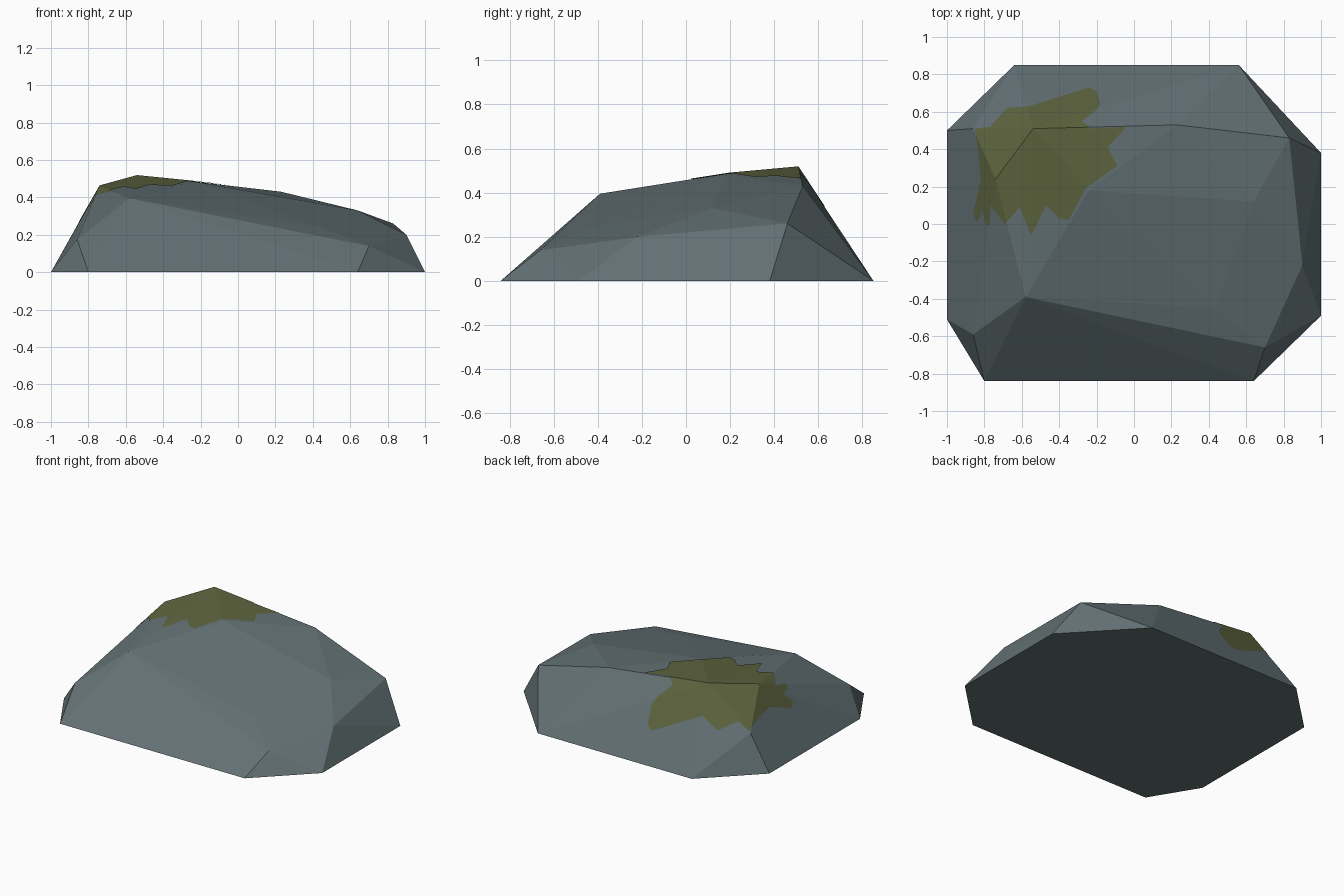
import bpy, bmesh

cube = bpy.data.objects.get("Cube")
if cube:
    bpy.data.objects.remove(cube, do_unlink=True)


def make_material(name, colour):
    mat = bpy.data.materials.new(name)
    mat.use_nodes = True
    mat.diffuse_color = (*colour, 1)
    bsdf = mat.node_tree.nodes["Principled BSDF"]
    bsdf.inputs["Base Color"].default_value = (*colour, 1)
    bsdf.inputs["Roughness"].default_value = 0.9
    return mat


def add_object(name, bm, mat):
    mesh = bpy.data.meshes.new(name)
    bm.to_mesh(mesh)
    bm.free()
    mesh.materials.append(mat)
    obj = bpy.data.objects.new(name, mesh)
    bpy.context.collection.objects.link(obj)
    return obj


def hull(points):
    bm = bmesh.new()
    for p in points:
        bm.verts.new(p)
    bmesh.ops.convex_hull(bm, input=bm.verts[:])
    bmesh.ops.delete(bm, geom=[v for v in bm.verts if not v.link_faces], context="VERTS")
    bmesh.ops.recalc_face_normals(bm, faces=bm.faces[:])
    return bm


stone = make_material("grey stone", (0.125, 0.165, 0.175))
moss_green = make_material("moss green", (0.112, 0.128, 0.05))

# Rock: an eight-sided footprint under a few chipped corners
footprint = [(-0.64, 0.85), (0.56, 0.85), (1, 0.38), (1, -0.49),
             (0.64, -0.84), (-0.8, -0.84), (-1, -0.51), (-1, 0.5)]
corners = [(-0.74, 0.24, 0.46), (-0.54, 0.51, 0.515), (0.23, 0.53, 0.43),
           (0.83, 0.46, 0.26), (0.9, -0.22, 0.2), (0.64, 0.12, 0.33),
           (-0.24, 0.18, 0.485), (-0.58, -0.39, 0.395), (0.44, -0.45, 0.24),
           (0.7, -0.66, 0.14), (-0.86, -0.59, 0.175), (-0.86, 0.51, 0.25)]
rock_points = [(x, y, 0) for x, y in footprint] + corners
rock = add_object("rock", hull(rock_points), stone)

# Moss outline, extruded upright as a cutter
outline = [(-0.85, 0.51), (-0.77, 0.52), (-0.68, 0.62), (-0.56, 0.63), (-0.24, 0.73),
           (-0.2, 0.71), (-0.18, 0.64), (-0.21, 0.6), (-0.28, 0.55), (-0.23, 0.51),
           (-0.04, 0.52), (-0.14, 0.41), (-0.09, 0.31), (-0.26, 0.19), (-0.35, 0.02),
           (-0.4, 0.03), (-0.47, 0.1), (-0.55, -0.06), (-0.61, 0.09), (-0.69, 0),
           (-0.77, 0.1), (-0.77, 0), (-0.79, -0.01), (-0.81, 0.07), (-0.84, 0.01),
           (-0.86, 0.05), (-0.82, 0.24), (-0.83, 0.36)]
bm = bmesh.new()
base = bm.faces.new([bm.verts.new((x, y, 0.05)) for x, y in outline])
top = bmesh.ops.extrude_face_region(bm, geom=[base])["geom"]
for v in top:
    if isinstance(v, bmesh.types.BMVert):
        v.co.z = 1
bmesh.ops.recalc_face_normals(bm, faces=bm.faces[:])
cutter = add_object("moss_cutter", bm, moss_green)
cutter.hide_render = True

# Moss skin: a slightly raised copy of the rock, trimmed to the outline
moss = add_object("moss_patch", hull([(x, y, z + 0.004) for x, y, z in rock_points]), moss_green)
trim = moss.modifiers.new("Trim", "BOOLEAN")
trim.operation = "INTERSECT"
trim.solver = "EXACT"
trim.object = cutter
bpy.context.view_layer.update()
trimmed = moss.evaluated_get(bpy.context.evaluated_depsgraph_get())
bm = bmesh.new()
bm.from_mesh(trimmed.to_mesh())
trimmed.to_mesh_clear()
moss.modifiers.clear()
bm.normal_update()
bmesh.ops.delete(bm, geom=[f for f in bm.faces if f.normal.z < 0.1], context="FACES")
for f in bm.faces:
    f.material_index = 0
bm.to_mesh(moss.data)
bm.free()
bpy.data.objects.remove(cutter, do_unlink=True)
